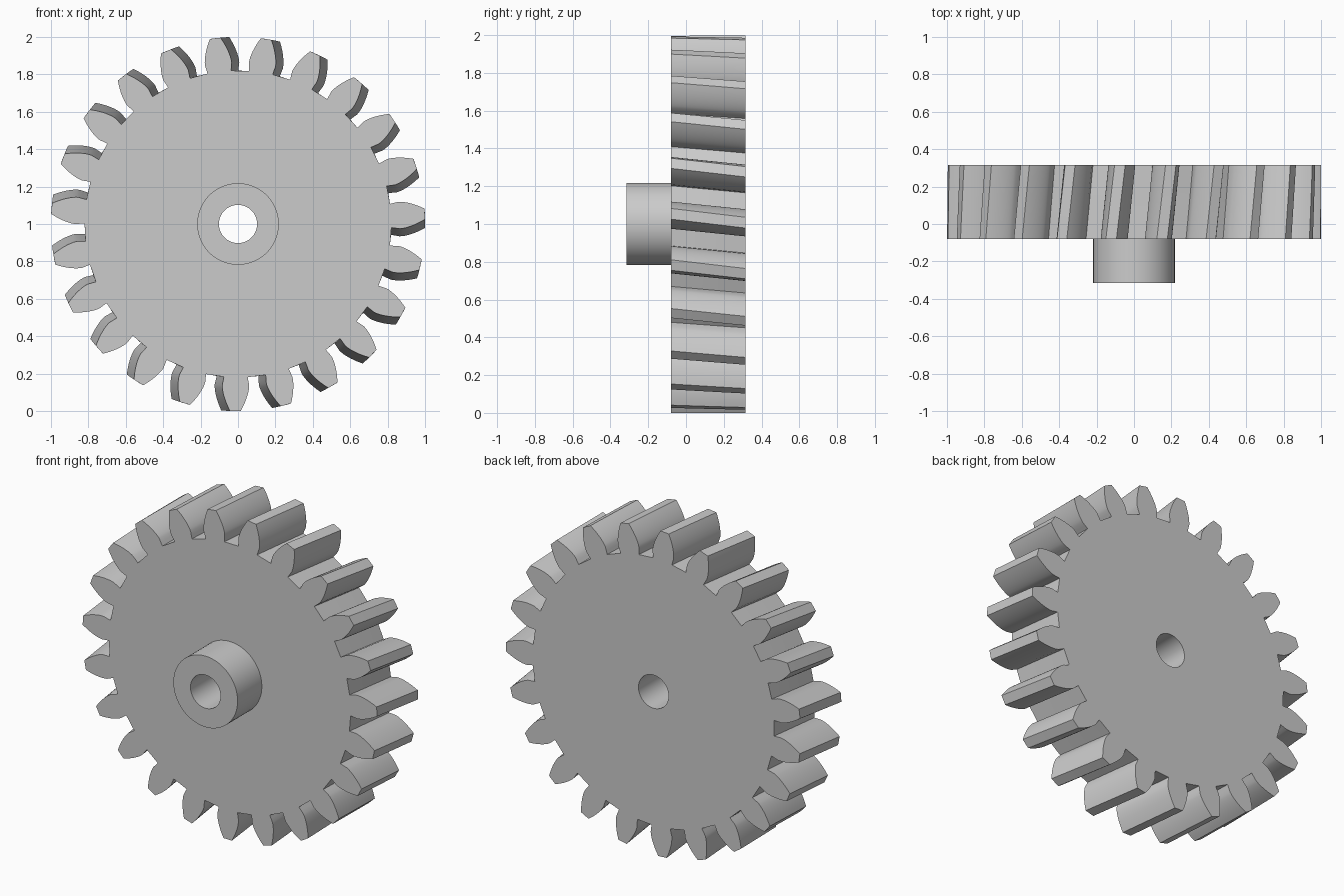
import bpy, bmesh, math
from mathutils import Vector

if "Cube" in bpy.data.objects:
    bpy.data.objects.remove(bpy.data.objects["Cube"])

TEETH, TIP, ROOT, PITCH = 23, 1.0, 0.82, 0.92
BASE = PITCH * math.cos(math.radians(20))
BORE, HUB = 0.102, 0.218
FRONT, BACK, HUB_FRONT = -0.08, 0.315, -0.315
TWIST, START = 0.047, math.radians(3.1)


def inv(a):
    return math.tan(a) - a


# half of one tooth: (radius, half angle) from root to tip, involute flank
flank = [(ROOT, math.radians(4.45)), (0.842, math.radians(4.6))]
for i in range(10):
    r = BASE + (TIP - BASE) * i / 9
    half = math.pi / (2 * TEETH) + inv(math.radians(20)) - inv(math.acos(min(1, BASE / r)))
    flank.append((r, half))

# full gear outline in polar form
outline = []
for t in range(TEETH):
    c = START + t * math.tau / TEETH
    outline += [(r, c - h) for r, h in flank]
    outline += [(r, c + h) for r, h in reversed(flank)]

bm = bmesh.new()


def ring(points, y, turn=0.0):
    return [bm.verts.new((r * math.cos(a - turn), y, 1 + r * math.sin(a - turn))) for r, a in points]


def circle(r, y, n=64):
    return ring([(r, i * math.tau / n) for i in range(n)], y)


def loft(a, b):
    n = len(a)
    for i in range(n):
        bm.faces.new((a[i], a[(i + 1) % n], b[(i + 1) % n], b[i]))


def cap(outer, inner, normal):
    edges = []
    for loop in (outer, inner):
        for i, v in enumerate(loop):
            w = loop[(i + 1) % len(loop)]
            edges.append(bm.edges.get((v, w)) or bm.edges.new((v, w)))
    bmesh.ops.triangle_fill(bm, edges=edges, use_beauty=True, normal=Vector(normal))


# twisted tooth band
layers = 4
bands = [ring(outline, FRONT + (BACK - FRONT) * k / layers, TWIST * k / layers)
         for k in range(layers + 1)]
for a, b in zip(bands, bands[1:]):
    loft(a, b)

# hub and through bore
hub_base, hub_end = circle(HUB, FRONT), circle(HUB, HUB_FRONT)
bore_front, bore_back = circle(BORE, HUB_FRONT), circle(BORE, BACK)
loft(hub_base, hub_end)
loft(hub_end, bore_front)
loft(bore_front, bore_back)

# flat front and back faces
cap(bands[0], hub_base, (0, -1, 0))
cap(bands[-1], bore_back, (0, 1, 0))
bmesh.ops.recalc_face_normals(bm, faces=bm.faces[:])

mesh = bpy.data.meshes.new("helical_gear")
bm.to_mesh(mesh)
bm.free()
gear = bpy.data.objects.new("helical_gear", mesh)
bpy.context.collection.objects.link(gear)
bpy.context.view_layer.objects.active = gear
gear.select_set(True)
bpy.ops.object.shade_smooth_by_angle(angle=math.radians(25))
